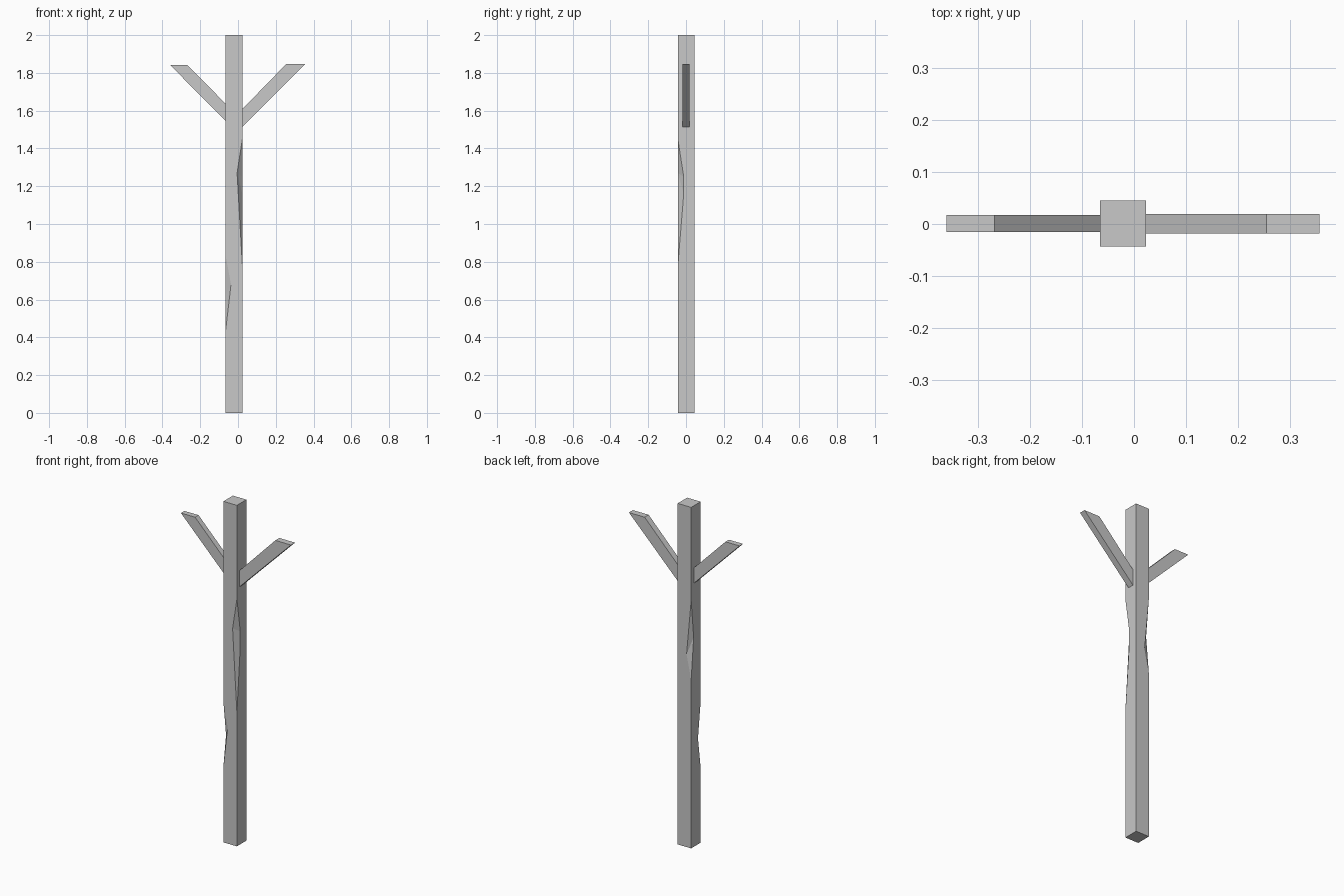
import bpy
import bmesh
from mathutils import Vector

cube = bpy.data.objects.get("Cube")
if cube:
    bpy.data.objects.remove(cube, do_unlink=True)

# Single plain material
grey = bpy.data.materials.new("plain grey")
grey.use_nodes = True
colour = (0.58, 0.58, 0.58, 1.0)
grey.diffuse_color = colour
grey.node_tree.nodes["Principled BSDF"].inputs["Base Color"].default_value = colour


def finish(name, bm):
    bmesh.ops.recalc_face_normals(bm, faces=bm.faces[:])
    mesh = bpy.data.meshes.new(name)
    bm.to_mesh(mesh)
    bm.free()
    mesh.materials.append(grey)
    obj = bpy.data.objects.new(name, mesh)
    bpy.context.scene.collection.objects.link(obj)


def build_post(name, x0, x1, y0, y1, height, notches):
    """Square post; a notch is (top, bottom, points on the side before the
    corner, points on the side after it), each point an (inset, z) pair."""
    bm = bmesh.new()
    corners = [Vector(c) for c in ((x0, y0, 0), (x1, y0, 0), (x1, y1, 0), (x0, y1, 0))]
    before, after, tops, bottoms = [], [], [], []
    for i, corner in enumerate(corners):
        def vert(z, inset=0.0, toward=corner):
            step = (toward - corner).normalized() * inset if inset else Vector()
            return bm.verts.new(corner + step + Vector((0, 0, z)))

        top, bottom = vert(height), vert(0)
        tops.append(top)
        bottoms.append(bottom)
        prev_path, next_path = [], []
        if i in notches:
            z_top, z_bottom, prev_pts, next_pts = notches[i]
            tip, toe = vert(z_top), vert(z_bottom)
            p = [vert(z, d, corners[i - 1]) for d, z in prev_pts]
            q = [vert(z, d, corners[(i + 1) % 4]) for d, z in next_pts]
            prev_path, next_path = [tip, *p, toe], [tip, *q, toe]
            # Flat chips across the cut corner
            for a, b in zip(next_path, next_path[1:]):
                bm.faces.new((p[0], a, b))
        before.append([top, *prev_path, bottom])
        after.append([top, *next_path, bottom])
    for i in range(4):
        bm.faces.new(after[i] + before[(i + 1) % 4][::-1])
    bm.faces.new(tops)
    bm.faces.new(bottoms)
    finish(name, bm)


def build_branch(name, profile, y0, y1):
    bm = bmesh.new()
    face = bm.faces.new([bm.verts.new((x, y0, z)) for x, z in profile])
    side = bmesh.ops.extrude_face_region(bm, geom=[face])["geom"]
    verts = [v for v in side if isinstance(v, bmesh.types.BMVert)]
    bmesh.ops.translate(bm, verts=verts, vec=(0, y1 - y0, 0))
    finish(name, bm)


# Post with three chipped corners
build_post("post", -0.065, 0.023, -0.043, 0.045, 2.0, {
    0: (0.83, 0.44, [(0.025, 0.62)], [(0.028, 0.68)]),
    1: (1.45, 0.78, [(0.028, 1.27)], [(0.031, 1.25), (0.031, 1.16)]),
    3: (1.455, 0.99, [(0.03, 1.13)], [(0.023, 1.23)]),
})

# Slanted branches with level tops
build_branch("left_branch",
             [(0.02, 1.51), (0.357, 1.847), (0.255, 1.847), (0.02, 1.605)],
             -0.018, 0.019)
build_branch("right_branch",
             [(-0.062, 1.543), (-0.36, 1.842), (-0.268, 1.842), (-0.062, 1.633)],
             -0.015, 0.017)
